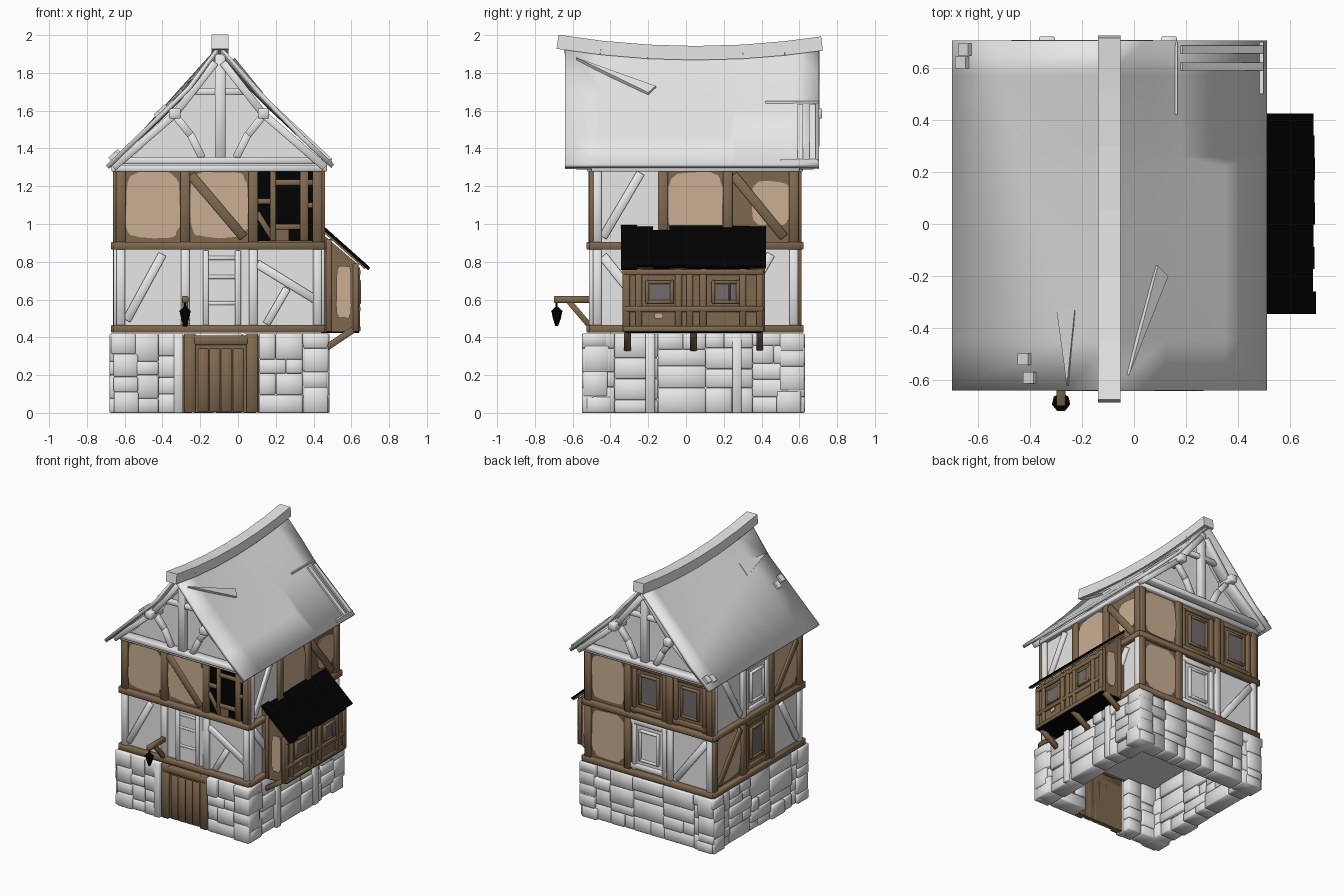
import bpy, bmesh, math, random
from mathutils import Vector, Matrix

if "Cube" in bpy.data.objects:
    bpy.data.objects.remove(bpy.data.objects["Cube"])

random.seed(4)
V = Vector


def material(name, c):
    m = bpy.data.materials.new(name)
    m.diffuse_color = (*c, 1)
    m.use_nodes = True
    m.node_tree.nodes["Principled BSDF"].inputs["Base Color"].default_value = m.diffuse_color
    return m


PALE = material("pale stone", (0.8, 0.8, 0.8))
WOOD = material("brown wood", (0.215, 0.138, 0.076))
TAN = material("tan plaster", (0.6, 0.43, 0.29))
DARK = material("black", (0.0005, 0.0005, 0.0005))
GLASS = material("grey glass", (0.17, 0.145, 0.145))


def finish(name, bm, mat, smooth=False):
    bmesh.ops.recalc_face_normals(bm, faces=bm.faces)
    me = bpy.data.meshes.new(name)
    bm.to_mesh(me)
    bm.free()
    me.materials.append(mat)
    if smooth:
        me.polygons.foreach_set("use_smooth", [True] * len(me.polygons))
        me.set_sharp_from_angle(angle=math.radians(50))
    ob = bpy.data.objects.new(name, me)
    bpy.context.collection.objects.link(ob)
    return ob


def box(name, c, size, mat, rot=None, bevel=0.0):
    bm = bmesh.new()
    bmesh.ops.create_cube(bm, size=1)
    bmesh.ops.scale(bm, vec=size, verts=bm.verts)
    if bevel:
        bmesh.ops.bevel(bm, geom=bm.edges[:], offset=bevel, segments=1, affect='EDGES')
    m = Matrix.Translation(c)
    bmesh.ops.transform(bm, matrix=m @ rot.to_4x4() if rot else m, verts=bm.verts)
    return finish(name, bm, mat, bevel > 0)


def bar(name, a, b, n, w, t, mat, bevel=0.004):
    """Timber from a to b, w wide, t thick along the normal n."""
    a, b, n = V(a), V(b), V(n)
    d = (b - a).normalized()
    s = n.cross(d).normalized()
    rot = Matrix((d, s, d.cross(s))).transposed()
    return box(name, (a + b) / 2, ((b - a).length, w, t), mat, rot, bevel)


def prism(name, pts, off, mat, smooth=False):
    bm = bmesh.new()
    f = bm.faces.new([bm.verts.new(p) for p in pts])
    g = bmesh.ops.extrude_face_region(bm, geom=[f])['geom']
    bmesh.ops.translate(bm, vec=off, verts=[v for v in g if isinstance(v, bmesh.types.BMVert)])
    return finish(name, bm, mat, smooth)


# Wall planes: origin, horizontal axis, outward normal
X, Y, Z = V((1, 0, 0)), V((0, 1, 0)), V((0, 0, 1))
WALLS = {
    "front": (V((0, -.48, 0)), X, -Y), "back": (V((0, .575, 0)), X, Y),
    "right": (V((.425, 0, 0)), Y, X), "left": (V((-.625, 0, 0)), Y, -X),
    "bay": (V((.63, 0, 0)), Y, X), "bay_front": (V((0, -.325, 0)), X, -Y),
    "bay_back": (V((0, .405, 0)), X, Y)}


def at(wall, u, z, d=0):
    o, ax, n = WALLS[wall]
    return o + ax * u + Z * z + n * d


def beam(wall, u0, z0, u1, z1, w=.045, mat=WOOD, t=.035, name="timber"):
    bar(wall + "_" + name, at(wall, u0, z0, t / 2), at(wall, u1, z1, t / 2), WALLS[wall][2], w, t, mat)


def slab(name, wall, u0, u1, z0, z1, mat, d0, d1, bevel=0.0):
    """Block on a wall between depths d0 and d1."""
    _, ax, n = WALLS[wall]
    size = ax * abs(u1 - u0) + Z * (z1 - z0) + V([abs(k) for k in n]) * (d1 - d0)
    box(wall + "_" + name, at(wall, (u0 + u1) / 2, (z0 + z1) / 2, (d0 + d1) / 2), size, mat, None, bevel)


def patch(wall, u, z, w, h, d=.01):
    """Worn rounded plaster plate."""
    pts = []
    for i in range(28):
        a = i * math.tau / 28
        c, s = math.cos(a), math.sin(a)
        k = random.uniform(.96, 1.03)
        pts.append(at(wall, u + k * w / 2 * math.copysign(abs(c) ** .45, c),
                      z + k * h / 2 * math.copysign(abs(s) ** .45, s), d))
    prism(wall + "_plaster", pts, WALLS[wall][2] * .007, TAN)


def window(wall, u, z, w, h, mat=WOOD, pane=GLASS, t=.03):
    slab("pane", wall, u - w / 2, u + w / 2, z - h / 2, z + h / 2, pane, 0, .018)
    for s in (-1, 1):
        beam(wall, u + s * w / 2, z - h / 2 - .01, u + s * w / 2, z + h / 2 + .01, .018, mat, t, "window_frame")
        beam(wall, u - w / 2, z + s * h / 2, u + w / 2, z + s * h / 2, .018, mat, t, "window_frame")


def section(wall, u0, u1, z0, z1, kind):
    """One framed wall section between two posts."""
    u, z, w, h = (u0 + u1) / 2, (z0 + z1) / 2, abs(u1 - u0), z1 - z0
    mat = PALE if kind.startswith("pale") else WOOD
    slab("panel", wall, u0, u1, z0, z1, mat, 0, .01)
    for e in (u0, u1):
        if mat == WOOD:
            beam(wall, e, z0, e, z1, .05, mat, .036, "post")
        else:
            beam(wall, e, z0, e, z1, .045, mat, .033, "pale_post")
    if kind == "tan_small_down":
        patch(wall, u + .055, z + .01, .2, .23)
    elif kind.startswith("tan"):
        patch(wall, u, z, w - .05, h - .05)
    if kind.endswith("down"):
        beam(wall, u0 + .03, z1 - .04, u1 - .05, z0 + .03, .05, mat, .03, "brace")
    if kind.endswith("up"):
        beam(wall, u0 + .03, z0 + .03, u1 - .12, z1 - .03, .045, mat, .03, "brace")
    if kind.endswith("window"):
        window(wall, u, z, w * .42, h * .55, mat, PALE if mat == PALE else GLASS)
        for s in (-1, 1):
            beam(wall, u + s * w * .36, z0, u + s * w * .36, z1, .035, mat, .025, "plank")
            beam(wall, u0, z + s * h * .42, u1, z + s * h * .42, .04, mat, .025, "rail")


# House body
box("house_body", (-.1, .0475, .88), (1.045, 1.05, .9), PALE)
XS, YS = (-.62, -.28, .08, .42), (-.47, -.12, .22, .57)
LAYOUT = {
    "front": (XS, ("pale_up", "pale", "pale"), ("tan", "tan_down", "dark")),
    "back": (XS, ("pale_down", "pale_window", "tan"), ("window", "window", "tan")),
    "right": (YS, ("pale_down", "pale", "pale_up"), ("pale_up", "tan", "tan_small_down")),
    "left": (YS, ("pale_up", "window", "tan_down"), ("tan_down", "pale_window", "pale_up"))}
for wall, (us, low, high) in LAYOUT.items():
    for i in range(3):
        section(wall, us[i], us[i + 1], .46, .87, low[i])
        section(wall, us[i], us[i + 1], .9, 1.3, high[i])
    for z in (.445, .885):
        beam(wall, us[0] - .04, z, us[3] + .04, z, .04, WOOD, .047, "floor_beam")
    beam(wall, us[0] - .03, 1.295, us[3] + .03, 1.295, .035, PALE, .045, "eave_beam")
for wall, u in (("right", -.5), ("left", .59)):
    beam(wall, u, .9, u, 1.28, .025, WOOD, .036, "corner_post")

# Front details: open lattice, centre panel and pale braces
slab("dark_opening", "front", .1, .41, .91, 1.29, DARK, 0, .014)
for u, w in ((.185, .03), (.35, .045), (.405, .02)):
    beam("front", u, .91, u, 1.29, w, WOOD, .03, "lattice")
for z, a, b in ((1.22, .17, .42), (.985, .17, .36), (1.1, .34, .42), (1.12, .1, .18)):
    beam("front", a, z, b, z, .03, WOOD, .028, "lattice")
beam("front", .1, 1.06, .18, .93, .03, WOOD, .026, "lattice")
slab("sill", "front", .2, .27, .91, .98, WOOD, 0, .022)
beam("front", .1, .79, .41, .6, .045, PALE, .03, "pale_brace")
beam("front", .15, .47, .26, .66, .04, PALE, .028, "pale_brace")
for u in (-.17, 0):
    beam("front", u, .46, u, .86, .03, PALE, .025, "pale_plank")
for z in (.58, .72, .82):
    beam("front", -.17, z, 0, z, .02, PALE, .014, "pale_plank")


# Stone ground floor: irregular tightly packed blocks
def stone_wall(wall, u0, u1, out, gap=None):
    u, side = u0, 0
    while u < u1 - .01:
        # columns of blocks, alternately split so the courses do not line up
        e = u + random.uniform(.17, .27)
        if u1 - e < .12:
            e = u1
        if gap and gap[0] - .1 < e and u < gap[0]:
            e = gap[0]
        if gap and gap[0] <= u < gap[1]:
            u = gap[1]
            continue
        z = 0
        while z < .41:
            t = z + random.uniform(.06, .14)
            if .42 - t < .06:
                t = .42
            m = lerp(u, e, random.uniform(.35, .65))
            parts = [(u, m), (m, e)] if random.random() < .5 and e - u > .15 else [(u, e)]
            for a, b in parts:
                k = out + random.uniform(-.022, .002)
                slab("stone", wall, a, b, z, t, PALE, k - .13, k, .007)
            z = t
        u = e


def lerp(a, b, t):
    return a + (b - a) * min(1, max(0, t))


stone_wall("front", -.68, .48, .068, (-.3, .11))
stone_wall("back", -.68, .48, .053)
stone_wall("right", -.55, .63, .053)
stone_wall("left", -.55, .63, .053)
for u in (-.19, .27):
    beam("right", u, 0, u, .42, .05, PALE, .06, "stone_pier")
beam("front", -.315, 0, -.315, .42, .05, PALE, .07, "stone_pier")

# Door
slab("door", "front", -.29, .11, .003, .41, WOOD, 0, .03)
for i in range(4):
    u = -.185 + i * .062
    beam("front", u, .005, u, .34, .056, WOOD, .042, "door_plank")
for u in (-.255, .075):
    beam("front", u, .003, u, .42, .06, WOOD, .055, "door_post")
beam("front", -.28, .385, .1, .385, .05, WOOD, .055, "door_lintel")

# Side bay
prism("bay_body", [(.42, -.325, .43), (.63, -.325, .43), (.63, -.325, .79), (.42, -.325, .97)], (0, .73, 0), WOOD)
box("bay_underside", (.54, .04, .427), (.2, .72, .008), DARK)
for u in (-.14, .21):
    window("bay", u, .64, .13, .105, t=.022)
beam("bay", .23, .59, .23, .69, .01, WOOD, .022, "window_bar")
for u in (-.315, -.25, -.04, .02, .09, .3, .39):
    beam("bay", u, .43, u, .77, .035, WOOD, .017, "plank")
for z in (.445, .55, .745):
    beam("bay", -.33, z, .41, z, .03, WOOD, .018, "rail")
patch("bay", -.145, .515, .045, .03, .004)
for wall in ("bay_front", "bay_back"):
    patch(wall, .56, .64, .08, .28, .001)
    beam(wall, .623, .43, .623, .79, .03, WOOD, .012, "post")
    beam(wall, .48, .43, .48, .92, .03, WOOD, .012, "post")
for y in (-.31, .04, .39):
    bar("bay_strut", (.46, y, .34), (.61, y, .44), Y, .035, .035, WOOD)

# Bay roof: ragged dark boards over a wooden underside
bar("bay_roof_underside", (.45, .04, .965), (.675, .04, .765), Y, .012, .76, WOOD, 0)
for i in range(9):
    y = -.302 + i * .0855
    k, e = random.uniform(-.004, .004), random.uniform(-.004, .008)
    if i == 2:
        k = -.022
    bar("bay_roof_board", (.445 - k, y, .985 + k), (.686 + e, y, .77 - e), Y, .016 + .002 * (i % 2), .0855, DARK, 0)


# Main roof: sagging ridge with folds running across both slopes
def sag(y):
    return -.055 * (1 - ((y - .05) / .7) ** 2)


def roof_row(y):
    fl = lerp(-.27, -.54, (y + .45) / 1.15)
    t = (y - .22) / .04
    fr = lerp(.35, .18, t)
    zl = 1.315 + (fl + .7) * .86 + .22 * (fl + .7) ** 2
    top = 1.955 + sag(y)
    u = (y - .2) / .23
    return [(-.7, y, 1.31), (fl, y, zl), (-.1, y, top),
            (lerp(.125, .05, u), y, lerp(1.7, 1.785, u) + sag(y) * .4),
            (fr, y, lerp(1.465, 1.625, t)), (.51, y, 1.315)]


bm = bmesh.new()
rows = [[bm.verts.new(p) for p in roof_row(y)]
        for y in (-.64, -.45, -.25, -.05, .1, .22, .26, .35, .43, .57, .705)]
for a, b in zip(rows, rows[1:]):
    for i in range(5):
        bm.faces.new((a[i], a[i + 1], b[i + 1], b[i]))
roof = finish("main_roof", bm, PALE, True)
mod = roof.modifiers.new("thickness", 'SOLIDIFY')
mod.thickness, mod.offset = .025, -1

# Ridge beam
ys = [-.68, -.45, -.2, .05, .3, .52, .72]
for a, b in zip(ys, ys[1:]):
    bar("ridge_beam", (-.095, a, 1.96 + sag(a)), (-.095, b, 1.96 + sag(b)), X, .075, .088, PALE, 0)

# Gables with timber trusses
for s, y in ((-1, -.48), (1, .575)):
    prism("gable_wall", [(-.62, y, 1.3), (.43, y, 1.3), (.12, y, 1.6), (-.1, y, 1.86), (-.32, y, 1.58)],
          (0, -s * .03, 0), PALE)
    f = y + s * .06
    bar("tie_beam", (-.65, f, 1.335), (.45, f, 1.335), Y, .035, .07, PALE)
    bar("king_post", (-.095, f, 1.34), (-.095, f, 1.9), Y, .055, .05, PALE)
    bar("collar_beam", (-.24, f, 1.7), (.05, f, 1.7), Y, .035, .04, PALE)
    for k in (-1, 1):
        bar("lower_rafter", (-.1 + k * .56, f, 1.3), (-.1 + k * .225, f, 1.59), Y, .04, .08, PALE)
        bar("upper_rafter", (-.1 + k * .24, f, 1.575), (-.1 + k * .02, f, 1.855), Y, .04, .08, PALE)
        bar("curved_brace", (-.1 + k * .23, f, 1.57), (-.1 + k * .15, f, 1.47), Y, .04, .04, PALE)
        bar("curved_brace", (-.1 + k * .155, f, 1.48), (-.1 + k * .09, f, 1.35), Y, .04, .04, PALE)
        bar("purlin", (-.1 + k * .235, y, 1.585), (-.1 + k * .235, y + s * .145, 1.585), X, .055, .06, PALE)

# Loose roof laths and raised tiles
for y in (.605, .67):
    bar("roof_lath", (.18, y, 1.628), (.49, y, 1.338), Y, .02, .03, PALE, 0)
bar("roof_lath", (.49, .5, 1.335), (.49, .7, 1.335), X, .02, .015, PALE, 0)
bar("roof_lath", (.16, .42, 1.64), (.16, .7, 1.64), X, .02, .015, PALE, 0)
for x, y in ((-.42, -.52), (-.4, -.59), (-.66, .62), (-.65, .67)):
    z = 1.325 + (x + .68) * .95
    bar("raised_tile", (x - .02, y, z), (x + .02, y, z + .036), Y, .02, .045, PALE, 0)
prism("split_tile", [(.08, -.16, 1.715), (.12, -.2, 1.68), (-.03, -.58, 1.865)], (.012, 0, .016), PALE)
prism("split_tile", [(-.29, -.33, 1.69), (-.22, -.33, 1.765), (-.25, -.62, 1.745)], (-.008, 0, .012), PALE)

# Lantern on a bracket
bar("bracket_arm", (-.28, -.5, .6), (-.28, -.7, .6), X, .035, .035, WOOD)
bar("bracket_brace", (-.28, -.5, .45), (-.28, -.62, .59), X, .03, .03, WOOD)
for z, r1, r2, h in ((.57, .006, .006, .04), (.548, .036, .008, .025), (.518, .022, .03, .04), (.48, .008, .022, .04)):
    bm = bmesh.new()
    bmesh.ops.create_cone(bm, cap_ends=True, segments=7, radius1=r1, radius2=r2, depth=h,
                          matrix=Matrix.Translation((-.28, -.685, z)))
    finish("lantern", bm, DARK)
